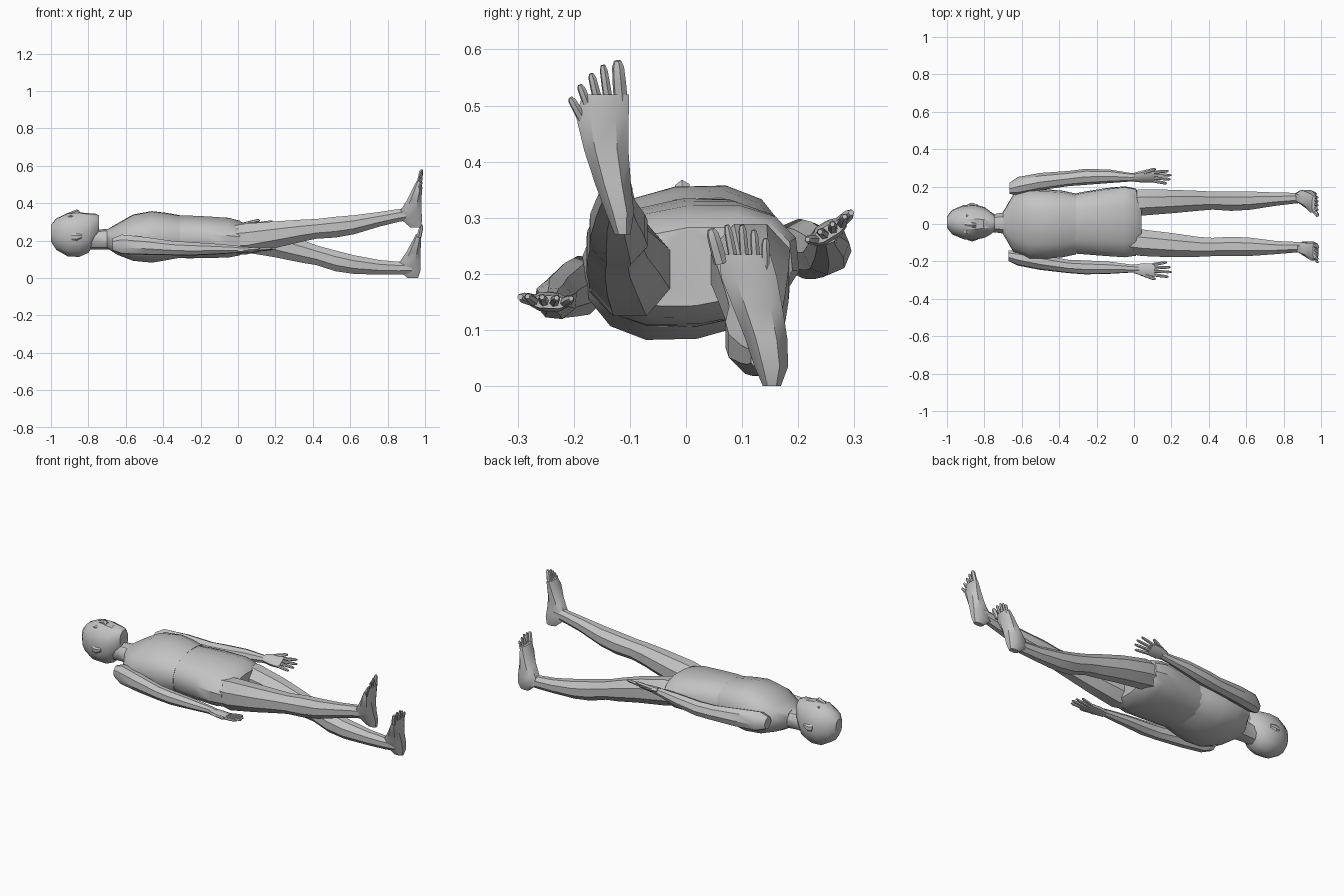
import bpy, bmesh, math
from mathutils import Vector

skin = bpy.data.materials.new("plain grey")
skin.diffuse_color = (0.55, 0.55, 0.55, 1)


def add_loft(bm, rings, u, v, sides, power=1.0):
    """Skin a row of (x, y, z, half_u, half_v) rings and cap both ends."""
    loops = []
    for x, y, z, a, b in rings:
        loop = []
        for i in range(sides):
            t = 2 * math.pi * (i + 0.5) / sides
            c, s = math.cos(t), math.sin(t)
            c = math.copysign(abs(c) ** power, c)
            s = math.copysign(abs(s) ** power, s)
            loop.append(bm.verts.new(Vector((x, y, z)) + u * (c * a) + v * (s * b)))
        loops.append(loop)
    for p, q in zip(loops, loops[1:]):
        for i in range(sides):
            j = (i + 1) % sides
            bm.faces.new((p[i], p[j], q[j], q[i]))
    bm.faces.new(loops[0])
    bm.faces.new(loops[-1])


def add_digit(bm, p, q, r):
    """Tapered finger or toe from p to q with a knuckle in the middle."""
    p, q = Vector(p), Vector(q)
    d = (q - p).normalized()
    u = d.orthogonal().normalized()
    spots = ((0, r), (0.5, r * 0.95), (0.85, r * 0.85), (1, r * 0.5))
    add_loft(bm, [(*p.lerp(q, t), k, k) for t, k in spots], u, d.cross(u), 6)


def finish(bm, name, angle=35):
    bmesh.ops.recalc_face_normals(bm, faces=bm.faces)
    me = bpy.data.meshes.new(name)
    bm.to_mesh(me)
    bm.free()
    me.materials.append(skin)
    ob = bpy.data.objects.new(name, me)
    bpy.context.collection.objects.link(ob)
    bpy.ops.object.select_all(action='DESELECT')
    ob.select_set(True)
    bpy.context.view_layer.objects.active = ob
    bpy.ops.object.shade_smooth_by_angle(angle=math.radians(angle))
    return ob


def rolled(r):
    """Cross-section axes for parts running along x, rolled by r."""
    return Vector((0, math.cos(r), math.sin(r))), Vector((0, -math.sin(r), math.cos(r)))


def body_part(name, rings, sides, roll=0.0, power=1.0, angle=35):
    bm = bmesh.new()
    add_loft(bm, rings, *rolled(roll), sides, power)
    return finish(bm, name, angle)


# Chest and hips, rolled slightly to one side
body_part("chest", [
    (-0.70, 0.005, 0.21, 0.06, 0.05), (-0.645, 0.005, 0.208, 0.155, 0.08),
    (-0.56, 0.0, 0.216, 0.185, 0.122), (-0.46, 0.0, 0.22, 0.185, 0.137),
    (-0.38, 0.0, 0.222, 0.178, 0.125), (-0.31, 0.0, 0.222, 0.163, 0.112)],
    14, 0.15, 0.85)
body_part("hips", [
    (-0.36, 0.0, 0.22, 0.155, 0.112), (-0.27, 0.005, 0.22, 0.168, 0.115),
    (-0.16, 0.01, 0.218, 0.182, 0.112), (-0.05, 0.012, 0.216, 0.192, 0.106),
    (0.01, 0.01, 0.214, 0.182, 0.092), (0.04, 0.01, 0.213, 0.13, 0.07)],
    14, 0.1, 0.85)

# Neck and head
body_part("neck", [
    (-0.82, 0.005, 0.21, 0.055, 0.06), (-0.74, 0.005, 0.207, 0.052, 0.053),
    (-0.66, 0.005, 0.207, 0.066, 0.057)], 10)
body_part("head", [
    (-1.0, 0.01, 0.24, 0.03, 0.045), (-0.972, 0.01, 0.235, 0.066, 0.085),
    (-0.91, 0.01, 0.232, 0.092, 0.118), (-0.85, 0.01, 0.233, 0.094, 0.122),
    (-0.80, 0.008, 0.24, 0.083, 0.107), (-0.765, 0.005, 0.265, 0.06, 0.082),
    (-0.743, 0.005, 0.28, 0.038, 0.055)], 12, 0.08, 0.92)

# Facial features: nose wedge, lips, eyelids and ears
bm = bmesh.new()
add_loft(bm, [(-0.905, -0.002, 0.342, 0.009, 0.008), (-0.86, -0.006, 0.35, 0.015, 0.018),
              (-0.845, -0.006, 0.343, 0.014, 0.012)], *rolled(0.08), 6)
finish(bm, "nose")
body_part("lips", [(-0.815, 0, 0.338, 0.01, 0.006), (-0.805, 0, 0.34, 0.024, 0.009),
                   (-0.79, 0, 0.338, 0.01, 0.006)], 6, 0.08)
for side, label in ((1, "left"), (-1, "right")):
    body_part(label + "_eyelid", [
        (-0.91, side * 0.036, 0.33 + side * 0.003, 0.01, 0.006),
        (-0.896, side * 0.036, 0.334 + side * 0.003, 0.018, 0.007),
        (-0.882, side * 0.036, 0.332 + side * 0.003, 0.01, 0.005)], 6, 0.08)
    body_part(label + "_ear", [
        (-0.89, 0.01 + side * 0.09, 0.225 + side * 0.007, 0.006, 0.018),
        (-0.865, 0.01 + side * 0.094, 0.225 + side * 0.007, 0.01, 0.02),
        (-0.835, 0.01 + side * 0.088, 0.23 + side * 0.007, 0.006, 0.01)], 6, 0.08)

# Arms
body_part("left_arm", [
    (-0.665, 0.19, 0.24, 0.03, 0.035), (-0.62, 0.205, 0.245, 0.045, 0.055),
    (-0.5, 0.227, 0.242, 0.045, 0.052), (-0.35, 0.243, 0.237, 0.04, 0.043),
    (-0.26, 0.252, 0.24, 0.043, 0.042), (-0.13, 0.255, 0.255, 0.036, 0.036),
    (-0.02, 0.25, 0.267, 0.023, 0.024), (0.03, 0.25, 0.27, 0.022, 0.018)], 8, 0.4)
body_part("right_arm", [
    (-0.67, -0.17, 0.18, 0.03, 0.035), (-0.62, -0.182, 0.18, 0.042, 0.055),
    (-0.5, -0.205, 0.172, 0.042, 0.05), (-0.35, -0.227, 0.16, 0.037, 0.04),
    (-0.26, -0.232, 0.156, 0.039, 0.038), (-0.13, -0.234, 0.155, 0.034, 0.03),
    (-0.02, -0.238, 0.154, 0.023, 0.022), (0.03, -0.24, 0.152, 0.022, 0.017)], 8, -0.1)


def hand(name, y, z, out, roll):
    """Palm, four fanned fingers and an outward thumb."""
    bm = bmesh.new()
    u, v = rolled(roll)
    add_loft(bm, [(0.0, y, z, 0.024, 0.018), (0.05, y + out * 0.004, z, 0.036, 0.018),
                  (0.11, y + out * 0.004, z, 0.036, 0.012)], u, v, 8, 0.8)
    for i, length in enumerate((0.075, 0.095, 0.1, 0.085)):
        k = (i - 1.5) * out
        p = Vector((0.1, y + out * 0.004, z)) + u * (k * 0.018)
        q = p + Vector((length, 0, 0)) + u * (k * 0.008) + v * 0.008
        add_digit(bm, p, q, 0.009)
    p = Vector((0.03, y, z)) + u * (out * 0.022)
    add_digit(bm, p, p + Vector((0.085, 0, 0)) + u * (out * 0.034) + v * 0.006, 0.011)
    finish(bm, name)


hand("left_hand", 0.25, 0.275, 1, 0.55)
hand("right_hand", -0.24, 0.15, -1, -0.05)

# Legs: the right one is raised
body_part("left_leg", [
    (-0.06, 0.11, 0.222, 0.07, 0.07), (0.04, 0.115, 0.213, 0.076, 0.082),
    (0.2, 0.12, 0.18, 0.068, 0.075), (0.34, 0.124, 0.143, 0.058, 0.066),
    (0.42, 0.125, 0.122, 0.052, 0.057), (0.52, 0.122, 0.092, 0.056, 0.06),
    (0.62, 0.125, 0.072, 0.053, 0.054), (0.76, 0.133, 0.057, 0.038, 0.042),
    (0.86, 0.138, 0.053, 0.031, 0.037), (0.93, 0.142, 0.055, 0.028, 0.035)], 8)
body_part("right_leg", [
    (-0.06, -0.09, 0.205, 0.07, 0.075), (0.04, -0.1, 0.208, 0.077, 0.09),
    (0.2, -0.113, 0.232, 0.07, 0.077), (0.34, -0.122, 0.253, 0.058, 0.064),
    (0.42, -0.123, 0.263, 0.053, 0.057), (0.52, -0.12, 0.272, 0.056, 0.06),
    (0.62, -0.122, 0.285, 0.053, 0.055), (0.76, -0.126, 0.315, 0.038, 0.042),
    (0.86, -0.124, 0.335, 0.031, 0.037), (0.93, -0.122, 0.345, 0.028, 0.035)], 8)


def foot(name, rings, toes):
    """Upright foot from heel to ball, then toes given as (y, z) base and tip."""
    bm = bmesh.new()
    add_loft(bm, rings, Vector((1, 0, 0)), Vector((0, 1, 0)), 8, 0.8)
    for i, (y0, z0, y1, z1) in enumerate(toes):
        add_digit(bm, (0.968, y0, z0), (0.982, y1, z1), 0.013 if i == 0 else 0.0085)
    finish(bm, name)


foot("left_foot", [
    (0.935, 0.153, 0.0, 0.03, 0.017), (0.92, 0.152, 0.035, 0.058, 0.032),
    (0.92, 0.143, 0.085, 0.06, 0.04), (0.938, 0.128, 0.14, 0.04, 0.047),
    (0.955, 0.112, 0.195, 0.026, 0.053), (0.966, 0.105, 0.235, 0.015, 0.048)], [
    (0.062, 0.22, 0.045, 0.28), (0.086, 0.22, 0.073, 0.287), (0.105, 0.22, 0.1, 0.287),
    (0.125, 0.215, 0.121, 0.278), (0.142, 0.21, 0.142, 0.263)])
foot("right_foot", [
    (0.95, -0.113, 0.27, 0.03, 0.015), (0.93, -0.118, 0.31, 0.058, 0.027),
    (0.925, -0.13, 0.36, 0.06, 0.034), (0.943, -0.142, 0.42, 0.04, 0.042),
    (0.96, -0.149, 0.48, 0.027, 0.05), (0.97, -0.143, 0.52, 0.015, 0.044)], [
    (-0.116, 0.505, -0.122, 0.58), (-0.138, 0.505, -0.148, 0.572),
    (-0.155, 0.5, -0.169, 0.557), (-0.171, 0.49, -0.189, 0.537),
    (-0.184, 0.475, -0.206, 0.514)])
